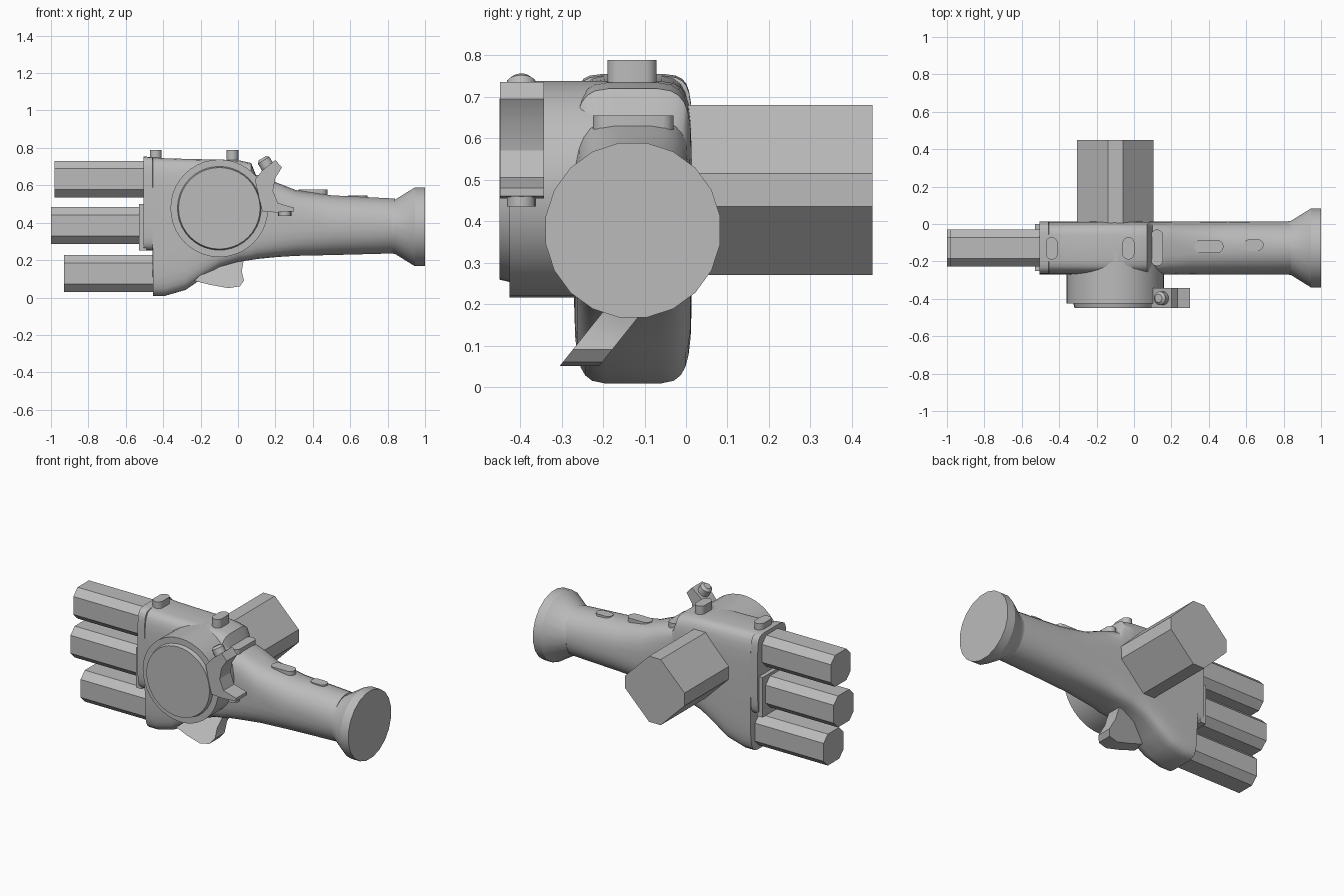
import bpy, bmesh, math
from mathutils import Vector

cube = bpy.data.objects.get("Cube")
if cube:
    bpy.data.objects.remove(cube, do_unlink=True)

grey = bpy.data.materials.new("plain grey")
grey.use_nodes = True
COLOUR = (0.5, 0.5, 0.5, 1)
grey.diffuse_color = COLOUR
grey.node_tree.nodes["Principled BSDF"].inputs["Base Color"].default_value = COLOUR

YC = -0.128  # depth of the arm's centre line


def loft(name, rings, smooth=True):
    """Skin a list of equal-length closed rings and cap both ends."""
    bm = bmesh.new()
    rows = [[bm.verts.new(p) for p in ring] for ring in rings]
    n = len(rows[0])
    for a, b in zip(rows, rows[1:]):
        for i in range(n):
            j = (i + 1) % n
            bm.faces.new((a[i], a[j], b[j], b[i]))
    bm.faces.new(rows[0])
    bm.faces.new(rows[-1])
    bmesh.ops.recalc_face_normals(bm, faces=bm.faces)
    mesh = bpy.data.meshes.new(name)
    bm.to_mesh(mesh)
    bm.free()
    mesh.materials.append(grey)
    obj = bpy.data.objects.new(name, mesh)
    bpy.context.collection.objects.link(obj)
    if smooth:
        bpy.ops.object.select_all(action='DESELECT')
        obj.select_set(True)
        bpy.context.view_layer.objects.active = obj
        bpy.ops.object.shade_smooth_by_angle(angle=math.radians(30))
    return obj


def lathe(name, centre, axis, steps, sides=24):
    """Turned part: steps are (distance along axis, radius)."""
    axis = Vector(axis).normalized()
    u = axis.orthogonal().normalized()
    v = axis.cross(u)
    angles = [2 * math.pi * i / sides for i in range(sides)]
    return loft(name, [[Vector(centre) + axis * d + r * (u * math.cos(t) + v * math.sin(t))
                        for t in angles] for d, r in steps])


def section(x, low, high, power, half=0.142, sides=28):
    """Rounded-box cross-section of the arm at x."""
    ring = []
    for i in range(sides):
        t = 2 * math.pi * (i + 0.5) / sides
        c, s = math.cos(t), math.sin(t)
        y = math.copysign(abs(c) ** (2 / power), c) * half
        z = math.copysign(abs(s) ** (2 / power), s) * (high - low) / 2
        ring.append((x, YC + y, (low + high) / 2 + z))
    return ring


def bevelled_square(size, corner):
    a, b = size, size - corner
    return [(a, b), (b, a), (-b, a), (-a, b), (-a, -b), (-b, -a), (b, -a), (a, -b)]


def pill(name, x, y, rx, ry, low, high, sides=16):
    """Upright stadium-shaped button."""
    r = min(rx, ry)
    pts = []
    for i in range(sides):
        t = 2 * math.pi * (i + 0.5) / sides
        c, s = math.cos(t), math.sin(t)
        pts.append((x + r * c + math.copysign(rx - r, c), y + r * s + math.copysign(ry - r, s)))
    return loft(name, [[(px, py, z) for px, py in pts] for z in (low, high)])


# Palm and forearm in one skin: x, bottom, top, squareness
loft("palm_and_forearm", [section(*s) for s in (
    (-0.505, 0.25, 0.755, 7), (-0.457, 0.25, 0.75, 7), (-0.455, 0.008, 0.75, 6),
    (-0.39, 0.008, 0.745, 6), (-0.28, 0.04, 0.742, 6), (-0.2, 0.095, 0.74, 6),
    (-0.1, 0.16, 0.738, 6), (0.0, 0.19, 0.735, 5), (0.07, 0.2, 0.72, 5),
    (0.1, 0.205, 0.645, 4), (0.2, 0.215, 0.618, 3.5), (0.31, 0.222, 0.575, 2.8),
    (0.5, 0.226, 0.547, 2.3), (0.84, 0.235, 0.53, 2))])

# Flared cuff at the end of the forearm
lathe("cuff", (0, YC, 0.378), (1, 0, 0), ((0.82, 0.144), (0.84, 0.147), (0.945, 0.213), (1.0, 0.213)), 20)

# Knuckle plate behind the middle finger
loft("knuckle_plate", [[(x, y, z) for y, z in ((-0.25, 0.25), (0, 0.25), (0, 0.5), (-0.25, 0.5))]
                       for x in (-0.53, -0.49)], False)

# Three finger bars: tip position, centre height
for name, tip, zc in (("upper_finger", -0.98, 0.633), ("middle_finger", -1.0, 0.385),
                      ("lower_finger", -0.93, 0.128)):
    loft(name, [[(x, YC + y, zc + z) for y, z in bevelled_square(0.098, 0.042)]
                for x in (tip, -0.4)], False)

# Large bar standing out of the back: a diamond with cut corners
diamond = [(0.04, 0.205), (0.205, 0.04), (0.205, -0.04), (0.04, -0.205)]
diamond += [(-x, -z) for x, z in diamond]
loft("back_bar", [[(-0.1 + x, y, 0.475 + z) for x, z in diamond] for y in (-0.05, 0.45)], False)

# Round dial on the front
lathe("dial", (-0.1, 0, 0.477), (0, -1, 0),
      ((0.15, 0.261), (0.425, 0.261), (0.425, 0.224), (0.45, 0.218)), 40)

# Forked clamp on the dial rim, with a button on each prong
fork = [(0.09, 0.63), (0.13, 0.68), (0.2, 0.735), (0.235, 0.695), (0.2, 0.64), (0.187, 0.57),
        (0.213, 0.505), (0.3, 0.48), (0.3, 0.46), (0.2, 0.455), (0.13, 0.46)]
loft("clamp", [[(x, y, z) for x, z in fork] for y in (-0.448, -0.342)])
lathe("upper_clamp_button", (0.16, -0.397, 0.695), (-0.5, 0, 0.85),
      ((0, 0.036), (0.045, 0.036), (0.058, 0.022)), 16)
lathe("lower_clamp_button", (0.25, -0.397, 0.47), (0, 0, -1), ((0, 0.035), (0.035, 0.035)), 16)

# Thumb: outline leaning forward as it drops
thumb = [(-0.235, 0.09), (-0.12, 0.19), (0.03, 0.2), (0.02, 0.14), (0.032, 0.09),
         (0.01, 0.06), (-0.05, 0.05), (-0.15, 0.068)]
loft("thumb", [[(x, shift + 0.8 * (z - 0.05), z) for x, z in thumb] for shift in (-0.305, -0.21)])

# Buttons along the top: x, y, half length, half width, bottom, top
for name, *size in (("front_stud", -0.44, -0.13, 0.032, 0.06, 0.7, 0.788),
                    ("rear_stud", -0.03, -0.13, 0.032, 0.06, 0.7, 0.788),
                    ("wrist_stud", 0.123, -0.127, 0.033, 0.098, 0.6, 0.655),
                    ("long_arm_button", 0.4, -0.12, 0.078, 0.036, 0.5, 0.577),
                    ("short_arm_button", 0.64, -0.112, 0.053, 0.031, 0.5, 0.546)):
    pill(name, *size)
